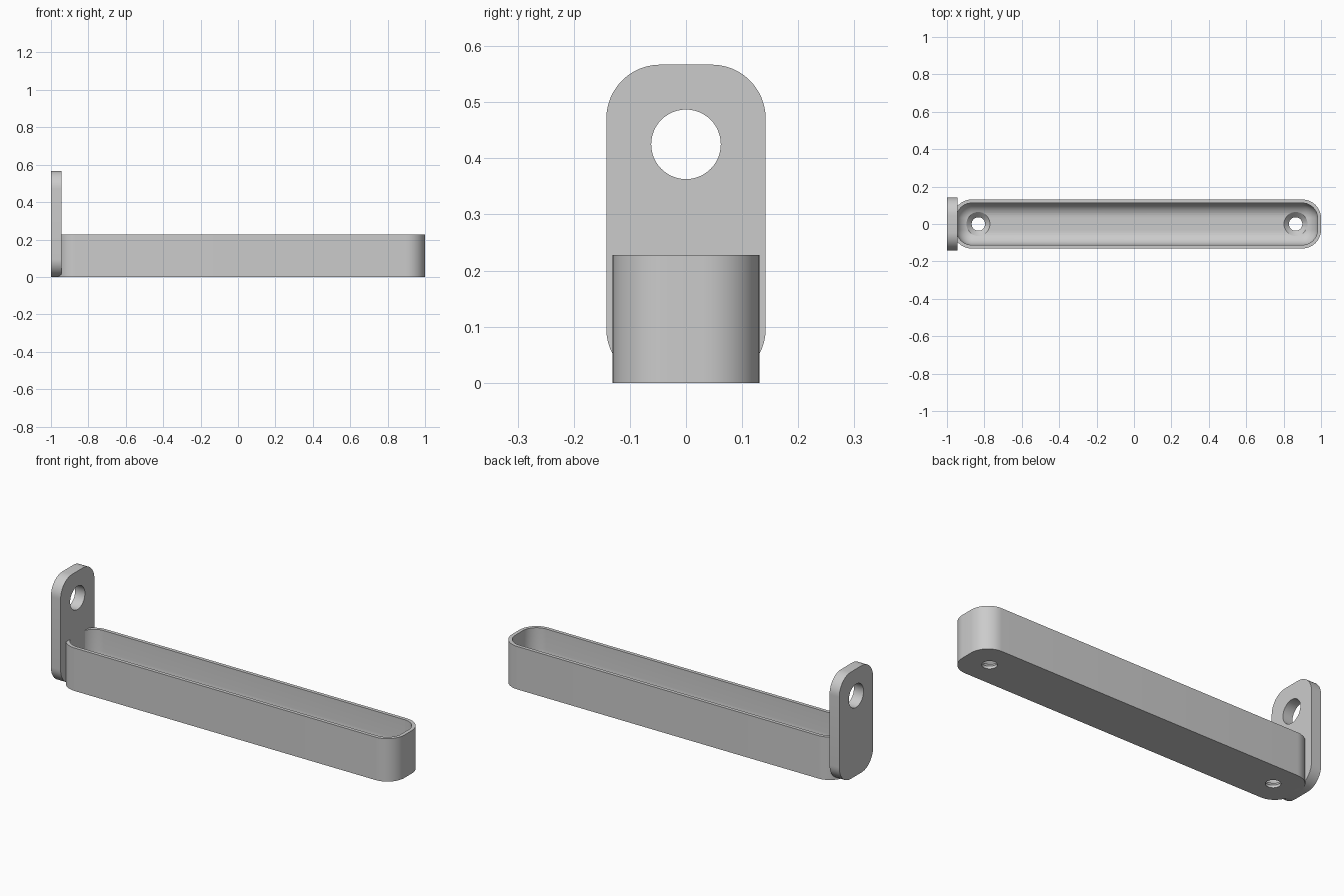
import bpy, bmesh, math
from mathutils import Matrix, Vector

if "Cube" in bpy.data.objects:
    bpy.data.objects.remove(bpy.data.objects["Cube"], do_unlink=True)

grey = bpy.data.materials.new("light_grey")
grey.use_nodes = True
colour = (0.6, 0.6, 0.6, 1)
grey.diffuse_color = colour
grey.node_tree.nodes["Principled BSDF"].inputs["Base Color"].default_value = colour


def rounded_rect(hx, hy, r, z, steps=12):
    """Outline of a rounded rectangle centred on the origin at height z."""
    points = []
    for quarter, (sx, sy) in enumerate([(1, 1), (-1, 1), (-1, -1), (1, -1)]):
        for i in range(steps + 1):
            a = (quarter + i / steps) * math.pi / 2
            points.append((sx * (hx - r) + r * math.cos(a), sy * (hy - r) + r * math.sin(a), z))
    return points


def loft(name, rings, matrix):
    """Closed solid through a list of matching rings, capped at both ends."""
    bm = bmesh.new()
    loops = [[bm.verts.new(p) for p in ring] for ring in rings]
    n = len(loops[0])
    for low, high in zip(loops, loops[1:]):
        for i in range(n):
            j = (i + 1) % n
            bm.faces.new((low[i], low[j], high[j], high[i]))
    bm.faces.new(loops[0][::-1])
    bm.faces.new(loops[-1])
    bm.transform(matrix)
    bmesh.ops.recalc_face_normals(bm, faces=bm.faces)
    mesh = bpy.data.meshes.new(name)
    bm.to_mesh(mesh)
    bm.free()
    mesh.materials.append(grey)
    obj = bpy.data.objects.new(name, mesh)
    bpy.context.collection.objects.link(obj)
    return obj


def turned_cutter(profile, matrix, sides=48):
    """Round cutter from (radius, height) pairs."""
    rings = [[(r * math.cos(math.tau * i / sides), r * math.sin(math.tau * i / sides), z)
              for i in range(sides)] for r, z in profile]
    cutter = loft("hole_cutter", rings, matrix)
    cutter.hide_render = True
    return cutter


def finish(obj, cutters):
    """Cut the holes, then smooth the curved faces."""
    bpy.ops.object.select_all(action="DESELECT")
    obj.select_set(True)
    bpy.context.view_layer.objects.active = obj
    for cutter in cutters:
        mod = obj.modifiers.new("hole", "BOOLEAN")
        mod.operation = "DIFFERENCE"
        mod.solver = "EXACT"
        mod.object = cutter
        bpy.ops.object.modifier_apply(modifier=mod.name)
        bpy.data.objects.remove(cutter, do_unlink=True)
    bpy.ops.object.shade_smooth_by_angle(angle=math.radians(30))


# Tray: outer wall, rim, inner wall and a wide fillet down to the floor
left, right, half_y, height = -0.968, 1.0, 0.131, 0.228
corner, wall, floor, fillet = 0.1, 0.019, 0.04, 0.075
half_x = (right - left) / 2


def inset_ring(inset, z):
    return rounded_rect(half_x - inset, half_y - inset, corner - inset, z)


rings = [inset_ring(0, 0), inset_ring(0, height), inset_ring(wall, height)]
for k in range(11):
    a = k / 10 * math.pi / 2
    rings.append(inset_ring(wall + fillet * (1 - math.cos(a)),
                            floor + fillet * (1 - math.sin(a))))
centre_x = (left + right) / 2
tray = loft("tray", rings, Matrix.Translation((centre_x, 0, 0)))

# Countersunk screw holes in the tray floor
screw_profile = [(0.036, -0.05), (0.036, 0.014), (0.064, floor + 0.002), (0.064, 0.1)]
finish(tray, [turned_cutter(screw_profile, Matrix.Translation((centre_x + s * 0.848, 0, 0)))
              for s in (-1, 1)])

# Upright end plate: local z runs along x, local x runs up
plate_height, plate_half_y, thick = 0.567, 0.142, 0.057
upright = Matrix(((0, 0, 1, -1), (0, 1, 0, 0), (1, 0, 0, plate_height / 2), (0, 0, 0, 1)))
plate = loft("end_plate",
             [rounded_rect(plate_height / 2, plate_half_y, 0.096, z) for z in (0, thick)],
             upright)

# Round hole near the top of the plate
hole = turned_cutter([(0.062, -0.05), (0.062, 0.15)],
                     upright @ Matrix.Translation(Vector((0.425 - plate_height / 2, 0, 0))))
finish(plate, [hole])
